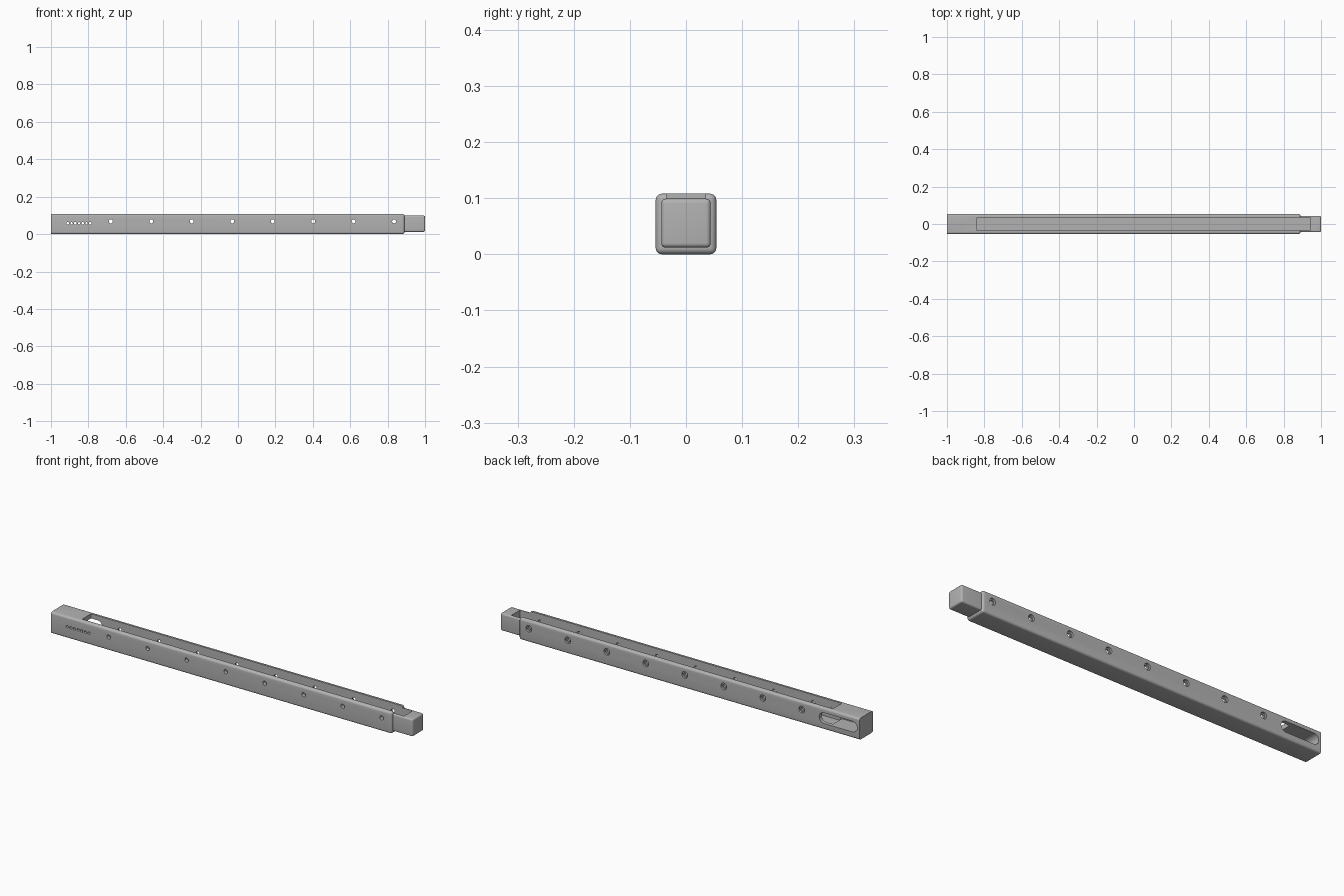
import bpy, bmesh, math
from mathutils import Matrix, Vector

if "Cube" in bpy.data.objects:
    bpy.data.objects.remove(bpy.data.objects["Cube"])

# Single grey finish
grey = bpy.data.materials.new("plain_grey")
grey.use_nodes = True
colour = (0.45, 0.45, 0.45, 1)
grey.diffuse_color = colour
grey.node_tree.nodes["Principled BSDF"].inputs["Base Color"].default_value = colour


def finish(name, bm):
    bmesh.ops.recalc_face_normals(bm, faces=bm.faces)
    mesh = bpy.data.meshes.new(name)
    bm.to_mesh(mesh)
    bm.free()
    mesh.materials.append(grey)
    obj = bpy.data.objects.new(name, mesh)
    bpy.context.collection.objects.link(obj)
    return obj


def box(name, low, high, radius=0, keep=lambda edge: True):
    """Box between two corners, rounding the edges chosen by keep."""
    low, high = Vector(low), Vector(high)
    bm = bmesh.new()
    bmesh.ops.create_cube(bm, size=1)
    size = high - low
    for v in bm.verts:
        v.co = Vector([c * s for c, s in zip(v.co, size)]) + (low + high) / 2
    if radius:
        edges = [e for e in bm.edges if keep(e)]
        bmesh.ops.bevel(bm, geom=edges, offset=radius, segments=5,
                        profile=0.5, affect='EDGES')
    return finish(name, bm)


def drills(name, xs, z, radius, y_min, y_max, sides=24):
    """Row of cylinders running front to back."""
    bm = bmesh.new()
    for x in xs:
        place = Matrix.Translation((x, (y_min + y_max) / 2, z)) @ Matrix.Rotation(math.pi / 2, 4, 'X')
        bmesh.ops.create_cone(bm, cap_ends=True, segments=sides, radius1=radius,
                              radius2=radius, depth=y_max - y_min, matrix=place)
    return finish(name, bm)


def not_on_left_end(edge):
    return max(v.co.x for v in edge.verts) > -0.99


def runs_front_to_back(edge):
    a, b = (v.co for v in edge.verts)
    return abs(a.y - b.y) > 0.01


# Square beam and the narrower plug at its end
beam = box("beam", (-1, -0.054, 0), (0.89, 0.054, 0.108), 0.011, not_on_left_end)
plug = box("plug", (0.8, -0.044, 0.012), (1, 0.044, 0.099), 0.008)

# Top channel, rear pocket and bored holes
bolts = [-0.68 + 0.2164 * i for i in range(8)]
pins = [-0.91 + 0.02 * i for i in range(7)]
cutters = [
    box("channel_cutter", (-0.84, -0.035, 0.02), (0.945, 0.035, 0.2)),
    box("pocket_cutter", (-0.987, -0.0352, 0.031), (-0.777, 0.1, 0.085), 0.0265, runs_front_to_back),
    drills("bolt_cutter", bolts, 0.068, 0.0105, -0.1, 0.1),
    drills("counterbore_cutter", bolts, 0.068, 0.0165, 0.044, 0.1),
    drills("pin_cutter", pins, 0.058, 0.0065, -0.1, 0.0, 16),
]

for tool, operation in [(plug, 'UNION')] + [(c, 'DIFFERENCE') for c in cutters]:
    tool.hide_render = True
    mod = beam.modifiers.new(tool.name, 'BOOLEAN')
    mod.operation = operation
    mod.solver = 'EXACT'
    mod.object = tool

# Bake the cuts and remove the helpers
bpy.context.view_layer.update()
graph = bpy.context.evaluated_depsgraph_get()
baked = bpy.data.meshes.new_from_object(beam.evaluated_get(graph))
beam.modifiers.clear()
beam.data = baked
for tool in [plug] + cutters:
    bpy.data.objects.remove(tool)

bpy.ops.object.select_all(action='DESELECT')
beam.select_set(True)
bpy.context.view_layer.objects.active = beam
bpy.ops.object.shade_smooth_by_angle(angle=math.radians(35))
